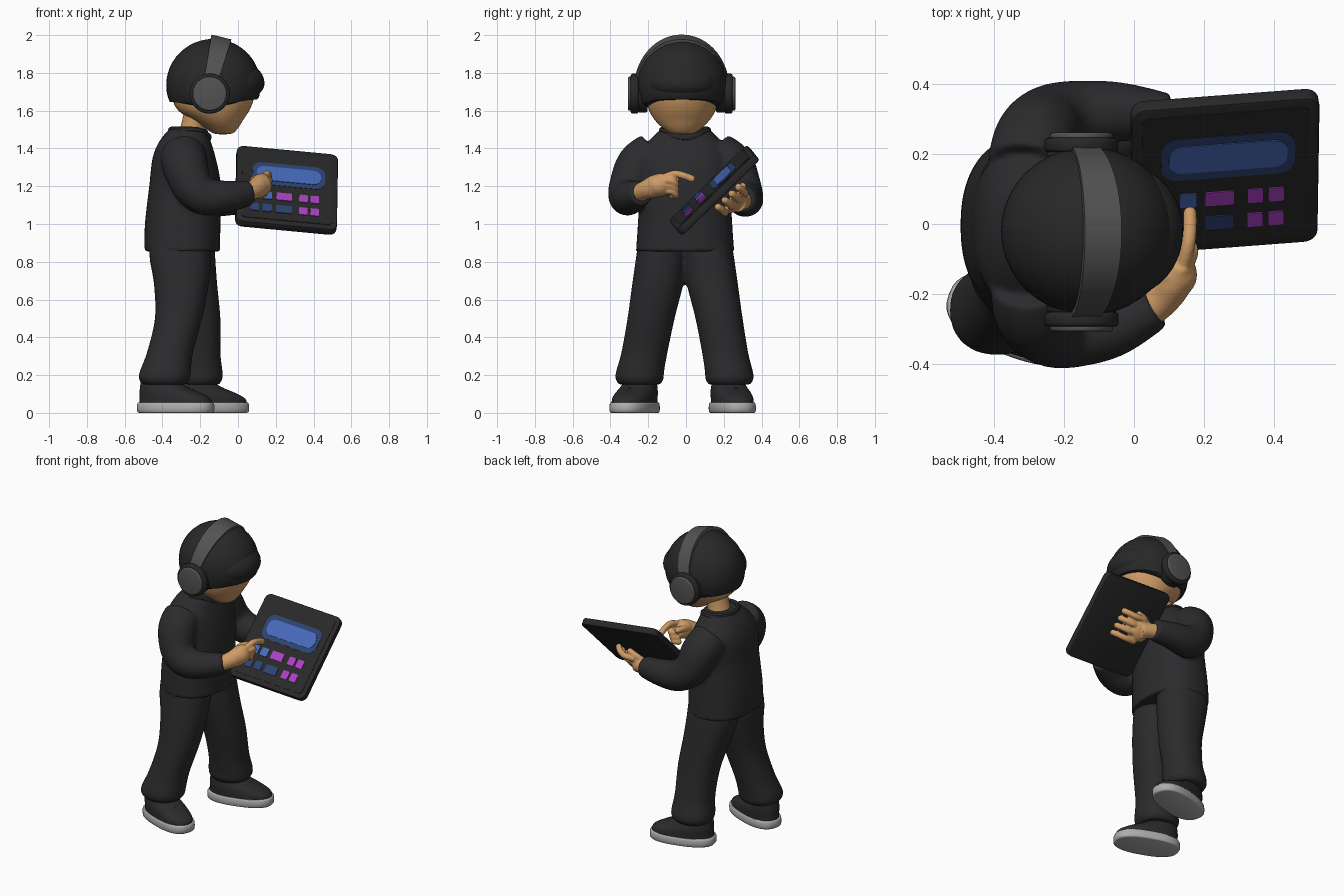
import bpy, bmesh, math
from mathutils import Vector, Matrix

if "Cube" in bpy.data.objects:
    bpy.data.objects.remove(bpy.data.objects["Cube"])

def mat(name, r, g, b):
    m = bpy.data.materials.new(name)
    m.diffuse_color = (r, g, b, 1)
    m.use_nodes = True
    m.node_tree.nodes["Principled BSDF"].inputs["Base Color"].default_value = m.diffuse_color
    return m

CLOTH = mat("black_cloth", .024, .024, .026)
HAIR = mat("black_hair", .021, .021, .022)
SKIN = mat("skin", .62, .33, .13)
SOLE = mat("light_grey_sole", .42, .42, .42)
GREY = mat("headphone_grey", .085, .085, .085)
CASE = mat("tablet_black", .021, .021, .021)
BLUE = mat("screen_blue", .06, .14, .48)
NAVY = mat("screen_navy", .025, .055, .16)
PURPLE = mat("screen_purple", .40, .05, .54)

def finish(name, bm, material, voxel=0, smooth=4, angle=40):
    bmesh.ops.recalc_face_normals(bm, faces=bm.faces[:])
    me = bpy.data.meshes.new(name)
    bm.to_mesh(me)
    bm.free()
    me.materials.append(material)
    ob = bpy.data.objects.new(name, me)
    bpy.context.collection.objects.link(ob)
    bpy.ops.object.select_all(action='DESELECT')
    ob.select_set(True)
    bpy.context.view_layer.objects.active = ob
    bpy.ops.object.shade_smooth_by_angle(angle=math.radians(angle))
    if voxel:
        r = ob.modifiers.new("fuse", 'REMESH')
        r.mode, r.voxel_size, r.use_smooth_shade = 'VOXEL', voxel, True
        s = ob.modifiers.new("soften", 'SMOOTH')
        s.factor, s.iterations = .5, smooth
    return ob

def curve(st, steps=5):
    """Smooth curve through the stations (x, y, z, a, b)."""
    st = [Vector(s) for s in st]
    out = []
    for i in range(len(st) - 1):
        p0, p1, p2, p3 = st[max(i - 1, 0)], st[i], st[i + 1], st[min(i + 2, len(st) - 1)]
        for k in range(steps):
            t = k / steps
            out.append(.5 * (2 * p1 + (p2 - p0) * t + (2 * p0 - 5 * p1 + 4 * p2 - p3) * t * t
                             + (3 * p1 - p0 - 3 * p2 + p3) * t ** 3))
    return out + [st[-1]]

def skin_rings(bm, rings):
    vs = [[bm.verts.new(p) for p in r] for r in rings]
    n = len(vs[0])
    for a, b in zip(vs, vs[1:]):
        for i in range(n):
            bm.faces.new((a[i], a[(i + 1) % n], b[(i + 1) % n], b[i]))
    bm.faces.new(vs[0][::-1])
    bm.faces.new(vs[-1])

def loft(bm, st, n=36, p=2.0, flat=True, steps=5):
    """Elliptical rings: level ones if flat, otherwise square to the path."""
    pts = curve(st, steps)
    rings = []
    for i, s in enumerate(pts):
        c, e1, e2 = Vector(s[:3]), Vector((1, 0, 0)), Vector((0, 1, 0))
        if not flat:
            t = Vector(pts[min(i + 1, len(pts) - 1)][:3]) - Vector(pts[max(i - 1, 0)][:3])
            e1 = t.cross(Vector((.01, 0, 1))).normalized()
            e2 = e1.cross(t).normalized()
        ring = []
        for k in range(n):
            w = 2 * math.pi * k / n
            u, v = math.cos(w), math.sin(w)
            u = math.copysign(abs(u) ** (2 / p), u)
            v = math.copysign(abs(v) ** (2 / p), v)
            ring.append(c + e1 * u * s[3] + e2 * v * s[4])
        rings.append(ring)
    skin_rings(bm, rings)

def ball(bm, c, r, rot=Matrix()):
    m = Matrix.Translation(c) @ rot @ Matrix.Diagonal((*r, 1))
    return bmesh.ops.create_uvsphere(bm, u_segments=40, v_segments=24, radius=1, matrix=m)["verts"]

def finger(bm, pts, r):
    loft(bm, [(*p, r, r) for p in pts], 12, flat=False)
    for p in (pts[0], pts[-1]):
        ball(bm, p, (r, r, r))

# Sweater: body and both sleeves fused
bm = bmesh.new()
loft(bm, [(-.295, -.005, .855, .2, .26), (-.293, -.005, 1.0, .2, .25), (-.28, -.005, 1.2, .19, .24),
          (-.285, -.005, 1.35, .167, .25), (-.28, -.005, 1.44, .135, .19), (-.262, -.005, 1.505, .1, .125)], 48, 2.3)
loft(bm, [(-.29, -.17, 1.37, .12, .12), (-.28, -.25, 1.31, .12, .12), (-.24, -.30, 1.2, .108, .108),
          (-.17, -.31, 1.145, .1, .1), (-.06, -.295, 1.145, .085, .085), (.06, -.235, 1.165, .067, .067)], 28, flat=False)
loft(bm, [(-.30, .16, 1.37, .12, .12), (-.28, .24, 1.31, .12, .12), (-.24, .29, 1.2, .108, .108),
          (-.16, .31, 1.14, .1, .1), (-.04, .32, 1.13, .085, .085), (.1, .305, 1.13, .067, .067)], 28, flat=False)
finish("sweater", bm, CLOTH, .011, 6)

# Ribbed collar, dipping at the chest
bm = bmesh.new()
rings = []
for i in range(48):
    w = 2 * math.pi * i / 48
    d = Vector((math.cos(w), math.sin(w) * 1.2, 0))
    c = Vector((-.255, -.005, 1.495 - .035 * max(0, d.x) ** 3)) + d * .1
    rings.append([c + d * .016 * math.cos(k * math.pi / 4) + Vector((0, 0, .02 * math.sin(k * math.pi / 4)))
                  for k in range(8)])
skin_rings(bm, rings + rings[:1])
finish("collar", bm, CLOTH)

# Trousers: two legs meeting at the hips
bm = bmesh.new()
loft(bm, [(-.305, -.12, .92, .16, .13), (-.305, -.13, .82, .163, .135), (-.30, -.15, .68, .145, .135),
          (-.315, -.185, .5, .125, .125), (-.36, -.22, .32, .122, .122), (-.385, -.243, .22, .135, .127),
          (-.39, -.246, .18, .135, .127), (-.39, -.246, .15, .115, .11)], p=2.2)
loft(bm, [(-.29, .11, .92, .165, .13), (-.285, .12, .82, .165, .135), (-.26, .14, .68, .15, .135),
          (-.225, .175, .5, .132, .125), (-.215, .207, .32, .122, .122), (-.215, .227, .22, .133, .127),
          (-.215, .23, .18, .133, .127), (-.215, .23, .15, .115, .11)], p=2.2)
finish("trousers", bm, CLOTH, .011, 4)

# Shoes: sole, upper and laces
for side, x, y, turn in (("right", -.33, -.272, -20), ("left", -.15, .245, 15)):
    m = Matrix.Translation((x, y, 0)) @ Matrix.Rotation(math.radians(turn), 4, 'Z')
    bm = bmesh.new()
    loft(bm, [(0, 0, 0, .198, .1), (0, 0, .008, .21, .108), (0, 0, .045, .21, .108), (0, 0, .055, .203, .102)], 40, 2.5, steps=2)
    bm.transform(m)
    finish(side + "_sole", bm, SOLE)
    bm = bmesh.new()
    loft(bm, [(0, 0, .045, .2, .1), (-.003, 0, .075, .195, .1), (-.03, 0, .105, .168, .098),
              (-.065, 0, .135, .13, .09), (-.085, 0, .165, .105, .082), (-.09, 0, .2, .09, .075)], 40, 2.3)
    bm.transform(m)
    finish(side + "_shoe", bm, CLOTH)
    bm = bmesh.new()
    for lx, lz in ((.04, .14), (.07, .128), (.1, .115)):
        finger(bm, [(lx, -.045, lz - .012), (lx, 0, lz), (lx, .045, lz - .012)], .007)
    bm.transform(m)
    finish(side + "_laces", bm, CLOTH)

# Neck and face
bm = bmesh.new()
loft(bm, [(-.26, -.005, 1.44, .075, .08), (-.235, -.01, 1.52, .068, .075), (-.21, -.015, 1.6, .075, .08)])
finish("neck", bm, SKIN)
bm = bmesh.new()
loft(bm, [(-.08, -.02, 1.475, .02, .025), (-.08, -.02, 1.482, .055, .065), (-.088, -.02, 1.51, .09, .105),
          (-.108, -.02, 1.55, .135, .145), (-.128, -.02, 1.6, .187, .175), (-.132, -.02, 1.66, .215, .19),
          (-.132, -.02, 1.75, .225, .2)], 48)
finish("face", bm, SKIN)

# Hair cap, and fringe with a scalloped lower edge
bm = bmesh.new()
for v in ball(bm, (-.13, -.02, 1.735), (.25, .24, .245)):
    v.co.z = max(v.co.z, 1.645 + .1 * max(0, v.co.x + .05) - .03 * (1 - min(1, abs(v.co.x + .15) / .18)))
finish("hair", bm, HAIR)
bm = bmesh.new()
for v in ball(bm, (-.02, -.02, 1.745), (.16, .185, .122)):
    v.co.z = max(v.co.z, 1.655 + .006 * math.cos((v.co.y + .02) * 55))
    if v.co.z < 1.74:
        v.co.x -= .35 * max(0, 1.72 - v.co.z) * (v.co.x > 0)
finish("fringe", bm, HAIR)

# Headphone band: flat strip over the head, leaning forwards
up = Vector((.07, 0, .29)).normalized()
across = Vector((up.z, 0, -up.x))
bm = bmesh.new()
rings = []
for i in range(41):
    w = math.pi * i / 40
    half = .034 + .02 * math.sin(w)
    ring = []
    for r, s in ((1, -1), (1, 1), (.92, 1), (.92, -1)):
        ring.append(Vector((-.155, -.023, 1.71)) + Vector((0, 1, 0)) * .252 * r * math.cos(w)
                    + up * .288 * r * math.sin(w) + across * half * s)
    rings.append(ring)
skin_rings(bm, rings)
finish("headphone_band", bm, GREY)

# Ear cups: dark cushion and shell, grey outer disc
def disc(name, material, r, y0, y1, bevel):
    bm = bmesh.new()
    bmesh.ops.create_cone(bm, cap_ends=True, segments=40, radius1=r, radius2=r, depth=abs(y1 - y0),
                          matrix=Matrix.Translation((-.15, (y0 + y1) / 2, 1.69)) @ Matrix.Rotation(math.pi / 2, 4, 'X'))
    rim = [e for e in bm.edges if any(len(f.verts) > 4 for f in e.link_faces)]
    bmesh.ops.bevel(bm, geom=rim, offset=bevel, segments=3, affect='EDGES', profile=.5)
    finish(name, bm, material)

for side, s in (("right", -1), ("left", 1)):
    c = -.023
    disc(side + "_ear_cushion", HAIR, .1, c + s * .18, c + s * .232, .012)
    disc(side + "_ear_shell", HAIR, .106, c + s * .228, c + s * .27, .012)
    disc(side + "_ear_disc", GREY, .09, c + s * .26, c + s * .284, .008)

# Tablet, in its own frame: u along, v up the screen, n out of it
u = Vector((.53, .04, -.05)).normalized()
n = u.cross(Vector((0, .43, .42))).normalized()
v = n.cross(u)
FRAME = Matrix.Translation((.257, .15, 1.178)) @ Matrix((u, v, n)).transposed().to_4x4()

def plate(name, material, cx, cy, w, h, z0, z1, corner, edge=0):
    bm = bmesh.new()
    bmesh.ops.create_cube(bm, size=1, matrix=Matrix.Translation((cx, cy, (z0 + z1) / 2)) @ Matrix.Diagonal((w, h, z1 - z0, 1)))
    up_edges = [e for e in bm.edges if abs(e.verts[0].co.z - e.verts[1].co.z) > 1e-4]
    bmesh.ops.bevel(bm, geom=up_edges, offset=corner, segments=5, affect='EDGES', profile=.5)
    if edge:
        rim = [e for e in bm.edges if any(len(f.verts) > 4 for f in e.link_faces)]
        bmesh.ops.bevel(bm, geom=rim, offset=edge, segments=2, affect='EDGES', profile=.5)
    bm.transform(FRAME)
    finish(name, bm, material)

T = .0225
plate("tablet_case", CASE, 0, 0, .54, .575, -T, T, .04, .008)
plate("tablet_screen", CASE, 0, 0, .48, .51, T - .002, T + .003, .02)
plate("display_border", NAVY, .008, .085, .385, .165, T, T + .005, .05)
plate("display_bar", BLUE, .008, .085, .34, .105, T, T + .008, .04)
for row, vy, cols in (("upper", -.08, (BLUE, BLUE, PURPLE, PURPLE, PURPLE)),
                      ("lower", -.175, (NAVY, NAVY, NAVY, PURPLE, PURPLE))):
    for i, (bx, w) in enumerate(((-.17, .045), (-.105, .05), (-.015, .085), (.088, .046), (.148, .046))):
        plate(f"{row}_button_{i + 1}", cols[i], bx, vy, w, .055, T, T + .007, .008)

# Right hand, pointing at the screen
bm = bmesh.new()
loft(bm, [(.03, -.255, 1.16, .05, .05), (.08, -.215, 1.18, .05, .05), (.115, -.165, 1.2, .052, .06),
          (.135, -.11, 1.225, .04, .05)], 20, flat=False)
ball(bm, (.12, -.145, 1.205), (.06, .065, .06))
finger(bm, [(.14, -.12, 1.245), (.155, -.06, 1.265), (.16, -.01, 1.255), (.16, .03, 1.24)], .02)
for i in range(3):
    x, z = .165 - .01 * i, 1.225 - .027 * i
    finger(bm, [(x - .02, -.13, z), (x, -.08, z + .005), (x - .015, -.055, z - .015), (x - .04, -.07, z - .02)], .02)
finger(bm, [(.08, -.15, 1.21), (.085, -.1, 1.235), (.1, -.055, 1.235)], .02)
finish("right_hand", bm, SKIN, .006, 3)

# Left hand, flat under the tablet
bm = bmesh.new()
loft(bm, [(.06, .31, 1.125, .05, .05), (.12, .29, 1.12, .048, .048), (.17, .27, 1.115, .05, .055)], 20, flat=False)
ball(bm, (.165, .262, 1.115), (.065, .075, .037), Matrix.Rotation(math.radians(45), 4, 'X'))
for i in range(4):
    y, z = .2 + .036 * i, 1.06 + .035 * i
    finger(bm, [(.18, y + .005, z), (.24, y + .005, z), (.285, y - .01, z + .015), (.31, y - .03, z + .03)], .02)
finger(bm, [(.12, .28, 1.15), (.16, .3, 1.18), (.21, .3, 1.2)], .02)
finish("left_hand", bm, SKIN, .006, 3)
